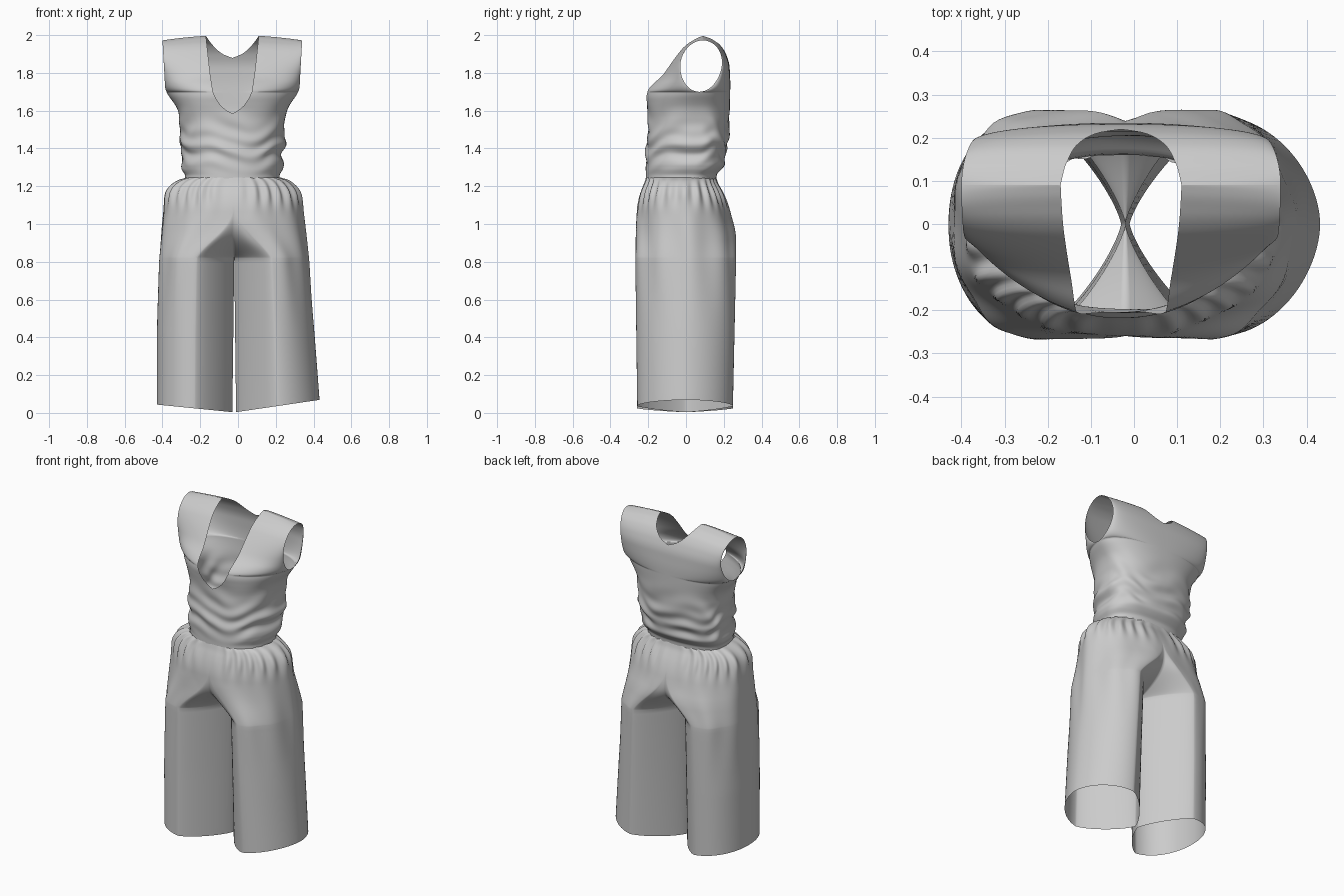
import bpy, bmesh
from math import sin, cos, pi, sqrt, asin, exp

if "Cube" in bpy.data.objects:
    bpy.data.objects.remove(bpy.data.objects["Cube"])


def linear(points, z):
    """Linear interpolation through (z, value) pairs."""
    if z <= points[0][0]:
        return points[0][1]
    for (z0, v0), (z1, v1) in zip(points, points[1:]):
        if z <= z1:
            return v0 + (v1 - v0) * (z - z0) / (z1 - z0)
    return points[-1][1]


def table(points, z, h=.03):
    """Interpolation rounded off over a window of half-width h."""
    h = max(0, min(h, points[-1][0] - z, .006 + abs(z - 1.24) * .4))
    return sum(linear(points, z + h * j / 4) for j in range(-4, 5)) / 9


def spow(v, e):
    return (1 if v >= 0 else -1) * abs(v) ** e


def bump(z, mid, width):
    return exp(-((z - mid) / width) ** 2)


def clamp(v):
    return min(1, max(0, v))


def make_cloth(name, grids):
    """Skin each grid of rows, weld the seams, and shade smooth."""
    bm = bmesh.new()
    for rows in grids:
        vs = [[bm.verts.new(p) for p in row] for row in rows]
        for a, b in zip(vs, vs[1:]):
            for i in range(len(a) - 1):
                bm.faces.new((a[i], a[i + 1], b[i + 1], b[i]))
    bmesh.ops.remove_doubles(bm, verts=bm.verts, dist=0.0005)
    bmesh.ops.recalc_face_normals(bm, faces=bm.faces)
    me = bpy.data.meshes.new(name)
    bm.to_mesh(me)
    bm.free()
    for p in me.polygons:
        p.use_smooth = True
    ob = bpy.data.objects.new(name, me)
    bpy.context.collection.objects.link(ob)
    return ob


# Trousers: each half wraps from the front centre seam round to the back one,
# and closes into a full leg tube below the crotch
SEAM, CROTCH, JOIN = -0.02, 0.82, 1.15
OUTER = {
    -1: [(0, .43), (.4, .43), (.8, .42), (1, .405), (1.1, .393), (1.17, .382),
         (1.2, .365), (1.235, .315), (1.245, .275)],
    1: [(0, .432), (.4, .405), (.8, .375), (1, .352), (1.1, .34), (1.17, .325),
        (1.2, .305), (1.235, .265), (1.245, .225)],
}
LEG_FRONT = [(0, .258), (.8, .268), (1, .265), (1.1, .258), (1.17, .24), (1.21, .222), (1.245, .212)]
LEG_BACK = [(0, .248), (.8, .265), (.95, .262), (1.1, .225), (1.17, .195), (1.21, .17), (1.245, .16)]


def trouser_half(side, n=96):
    zs = [CROTCH * i / 30 for i in range(31)]
    zs += [CROTCH + (1.245 - CROTCH) * (i / 50) ** 1.2 for i in range(1, 51)]
    p_in, p_out = 1.3, (2.1 if side < 0 else 1.8)
    rows = []
    for z in zs:
        k = clamp((z - CROTCH) / (JOIN - CROTCH))
        t0 = pi / 2 * sin(pi / 2 * k) ** .6 if k < 1 else pi / 2
        inner = SEAM + side * 0.01 * max(0, 1 - z / CROTCH)
        width = abs(side * table(OUTER[side], z) - inner)
        c0 = spow(max(0, cos(t0)), 2 / p_in)
        a = width / (1 + c0)
        front, back = table(LEG_FRONT, z), table(LEG_BACK, z)
        # the hips are fuller than the legs
        po = p_out + .35 * clamp((z - .8) / .4)
        row = []
        for i in range(n + 1):
            t = t0 + (2 * pi - 2 * t0) * i / n
            c, s = cos(t), sin(t)
            p = p_in if c > 0 else po
            d = a * c0 - a * spow(c, 2 / p)
            y = -(front if s > 0 else back) * spow(s, 2 / p)
            # gathers under the waistband, fading downward, and soft leg folds
            g = .009 * bump(z, 1.17, .07) * sin(24 * t + 2 * side + 2 * sin(3 * t))
            g += .005 * bump(z, .9, .3) * sin(9 * t + side + 3 * z)
            g *= min(1, abs(t - t0) * 3, abs(2 * pi - t0 - t) * 3)
            g *= max(clamp(-c * 2), clamp((z - CROTCH) / .2))
            lift = (.04 if side < 0 else .065) * d / width * max(0, 1 - z / .6)
            row.append((inner + side * (d - c * g), y - s * g, z + lift + .004 * (z < .01)))
        rows.append(row)
    return rows


make_cloth("wide_trousers", [trouser_half(-1), trouser_half(1)])

# Bodice: front and back panels from waist over the shoulders, with
# neckline and armhole edges built into the panel limits
MID = -0.03
HALF = [(1.235, .25), (1.27, .25), (1.285, .27), (1.31, .282), (1.35, .255), (1.38, .265),
        (1.41, .283), (1.5, .275), (1.6, .285), (1.65, .315), (1.7, .355), (1.8, .36), (2, .37)]
FRONT = [(1.235, -.212), (1.4, -.212), (1.5, -.2), (1.6, -.203), (1.69, -.215), (1.73, -.195),
         (1.78, -.13), (1.88, -.06), (1.95, -.005), (1.985, .05), (2, .09)]
BACK = [(1.235, .16), (1.275, .165), (1.295, .198), (1.32, .215), (1.36, .2), (1.41, .222),
        (1.6, .232), (1.75, .235), (1.85, .23), (1.92, .205), (1.975, .16), (2, .09)]
NECK_FRONT = [(1.585, 0), (1.6, .03), (1.625, .06), (1.66, .085), (1.7, .103), (1.8, .118), (2, .14)]


def neck_back(z):
    return .14 * sqrt(max(0, z - 1.885) / .115)


def armhole(z):
    q = (z - 1.85) / .15
    return sqrt(max(0, 1 - q * q))


def bodice_panel(side, front, n=40):
    zs = [1.235 + (1.58 - 1.235) * i / 50 for i in range(50)]
    zs += [1.585 + .115 * i / 14 for i in range(15)]
    zs += [1.85 - .15 * cos(pi * i / 48) for i in range(1, 49)]
    rows = []
    for z in zs:
        up = clamp((z - 1.58) / .16)
        up = up * up * (3 - 2 * up)
        xa = table(HALF, z) - (0 if front else .02) * armhole(z) ** 2
        p = 2.35 - (.6 if front else .1) * up
        edge_y = .02 + .05 * clamp((z - 1.24) / .16)
        edge_y += (-1 if front else 1) * .11 * armhole(z) + .02 * clamp((z - 1.7) / .3)
        mid_y = table(FRONT if front else BACK, z, .025)
        xn = linear(NECK_FRONT, z) if front else neck_back(z)
        th0 = asin(min(1, (xn / xa) ** (p / 2)))
        # depth is measured at the neckline, so extend it to the centre line
        if front:
            mid_y = edge_y + (mid_y - edge_y) / max(.5, cos(th0)) ** (1.4 / p)
        row = []
        for i in range(n + 1):
            th = th0 + (pi / 2 - th0) * i / n
            d = xa * sin(th) ** (2 / p)
            y = edge_y + (mid_y - edge_y) * max(0, cos(th)) ** (2 / p)
            # blouson wrinkles round the waist
            ang = side * th if front else pi - side * th
            w = .006 * bump(z, 1.4, .09) * sin(z * 68 + 2.4 * sin(2 * ang + 1) + 1.5 * sin(5 * ang))
            w += .004 * bump(z, 1.5, .1) * sin(z * 37 + 3 * sin(3 * ang) + ang)
            w *= clamp((z - 1.24) / .04) * (1 - up)
            # shoulders slope down toward the arm
            drop = .028 * (d / xa) ** 2 * clamp((z - 1.8) / .2)
            row.append((MID + side * (d + w * sin(th)),
                        y + (-1 if front else 1) * w * cos(th), z - drop))
        rows.append(row)
    return rows


make_cloth("bodice", [bodice_panel(s, f) for s in (-1, 1) for f in (True, False)])
